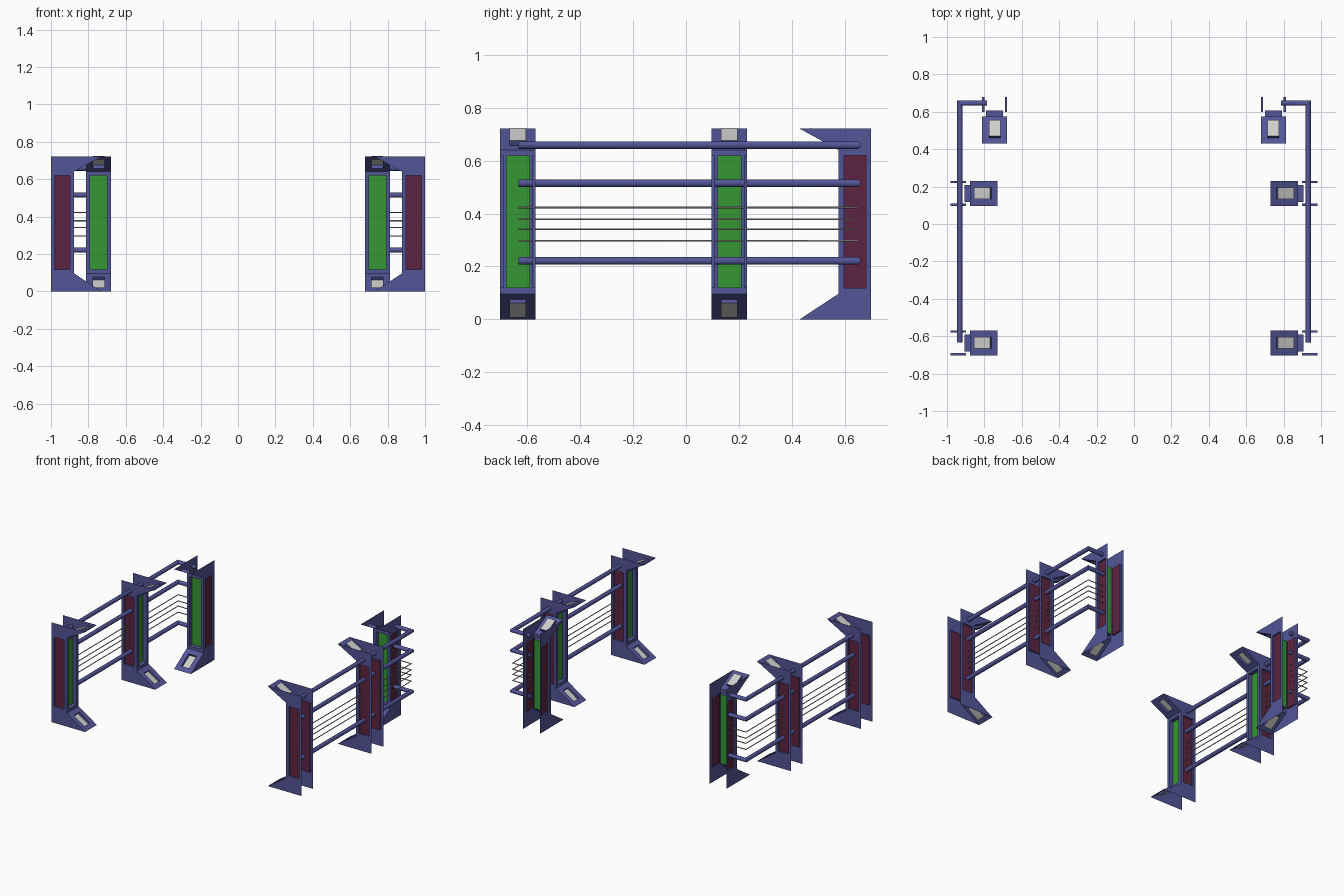
import bpy, bmesh, math
from mathutils import Vector

cube = bpy.data.objects.get("Cube")
if cube:
    bpy.data.objects.remove(cube, do_unlink=True)


def material(name, rgb):
    m = bpy.data.materials.new(name)
    m.use_nodes = True
    m.diffuse_color = (*rgb, 1)
    m.node_tree.nodes["Principled BSDF"].inputs["Base Color"].default_value = (*rgb, 1)
    return m


BLUE = material("slate blue", (0.085, 0.092, 0.31))
GREEN = material("green", (0.035, 0.31, 0.035))
MAROON = material("maroon", (0.11, 0.018, 0.052))
GREY = material("light grey", (0.62, 0.62, 0.60))
STEEL = material("wire grey", (0.42, 0.41, 0.39))


def add_object(name, mesh, location=(0, 0, 0), turn=0):
    ob = bpy.data.objects.new(name, mesh)
    bpy.context.collection.objects.link(ob)
    ob.location = location
    ob.rotation_euler.z = turn
    return ob


def finish(bm, name, mats):
    bmesh.ops.remove_doubles(bm, verts=bm.verts, dist=1e-5)
    bmesh.ops.recalc_face_normals(bm, faces=bm.faces)
    mesh = bpy.data.meshes.new(name)
    bm.to_mesh(mesh)
    bm.free()
    for m in mats:
        mesh.materials.append(m)
    return mesh


def face(bm, points, mat=0):
    bm.faces.new([bm.verts.new(p) for p in points]).material_index = mat


def pressed_panel(bm, quad, s_margin, t_margin, push, mat):
    """Sheet quad with an inner rectangle pushed out along a vector."""
    a, b, c, d = map(Vector, quad)

    def at(s, t):
        return a.lerp(b, s).lerp(d.lerp(c, s), t)
    s0, s1 = s_margin
    t0, t1 = t_margin
    outer = [a, b, c, d]
    inner = [at(s0, t0), at(s1, t0), at(s1, t1), at(s0, t1)]
    cap = [p + Vector(push) for p in inner]
    for i in range(4):
        j = (i + 1) % 4
        face(bm, [outer[i], outer[j], inner[j], inner[i]])
        face(bm, [inner[i], inner[j], cap[j], cap[i]])
    face(bm, cap, mat)


# Folded sheet post: +x is outward, web at x = 0
W, OUT, ARM = 0.067, 0.124, -0.146
LOW, HIGH, TOP = 0.096, 0.641, 0.721
TALL = (0.04, 0.96)


def post_mesh():
    bm = bmesh.new()
    # web with long green panel
    pressed_panel(bm, [(0, -W, LOW), (0, W, LOW), (0, W, HIGH), (0, -W, HIGH)],
                  (0.16, 0.84), TALL, (0.03, 0, 0), 1)
    # sloped flaps with grey windows
    for z_fold, z_tip, depth in ((HIGH, TOP, 0.022), (LOW, 0, 0.017)):
        rise = z_tip - z_fold
        normal = Vector((abs(rise), 0, math.copysign(-ARM, rise))).normalized()
        pressed_panel(bm, [(0, -W, z_fold), (0, W, z_fold), (ARM, W, z_tip), (ARM, -W, z_tip)],
                      (0.27, 0.73), (0.21, 0.79), normal * depth, 3)
    # side plates with maroon panels
    for s in (-1, 1):
        y = s * W
        pressed_panel(bm, [(0, y, LOW), (OUT, y, LOW), (OUT, y, HIGH), (0, y, HIGH)],
                      (0.18, 0.84), TALL, (0, -s * 0.012, 0), 2)
        for z_fold, z_tip in ((HIGH, TOP), (LOW, 0)):
            face(bm, [(0, y, z_fold), (OUT, y, z_fold), (OUT, y, z_tip), (ARM, y, z_tip)])
    return finish(bm, "post", [BLUE, GREEN, MAROON, GREY])


# Tube following one side and turning the rear corner
X_RAIL, Y_FRONT, Y_REAR, X_END = 0.932, -0.634, 0.647, 0.785


def rail_mesh(name, side, radius, sides, mat):
    bm = bmesh.new()
    rings = []
    for x, y, ox, oy in ((X_RAIL, Y_FRONT, 1, 0), (X_RAIL, Y_REAR, 1, 1), (X_END, Y_REAR, 0, 1)):
        ring = []
        for k in range(sides):
            ang = math.tau * (k + 0.5) / sides
            c, s = radius * math.cos(ang), radius * math.sin(ang)
            ring.append(bm.verts.new((side * (x + ox * c), y + oy * c, s)))
        rings.append(ring)
    for r0, r1 in zip(rings, rings[1:]):
        for k in range(sides):
            n = (k + 1) % sides
            bm.faces.new((r0[k], r0[n], r1[n], r1[k])).smooth = True
    bm.faces.new(rings[0])
    bm.faces.new(rings[-1])
    # keep the mitre and the end caps crisp
    for ring in rings:
        for k in range(sides):
            bm.edges.get((ring[k], ring[(k + 1) % sides])).smooth = False
    return finish(bm, name, [mat])


post = post_mesh()
for side, label in ((1, "left"), (-1, "right")):
    turn = 0 if side > 0 else math.pi
    add_object(f"{label}_front_post", post, (side * 0.876, -0.636, 0), turn)
    add_object(f"{label}_middle_post", post, (side * 0.876, 0.164, 0), turn)
    add_object(f"{label}_rear_post", post, (side * 0.745, 0.576, 0), math.pi / 2)
    rail = rail_mesh(f"{label}_rail", side, 0.0145, 12, BLUE)
    wire = rail_mesh(f"{label}_wire", side, 0.0032, 8, STEEL)
    for i, z in enumerate((0.221, 0.515, 0.659)):
        add_object(f"{label}_rail_{i + 1}", rail, (0, 0, z))
    for i, z in enumerate((0.297, 0.341, 0.378, 0.423)):
        add_object(f"{label}_wire_{i + 1}", wire, (0, 0, z))
